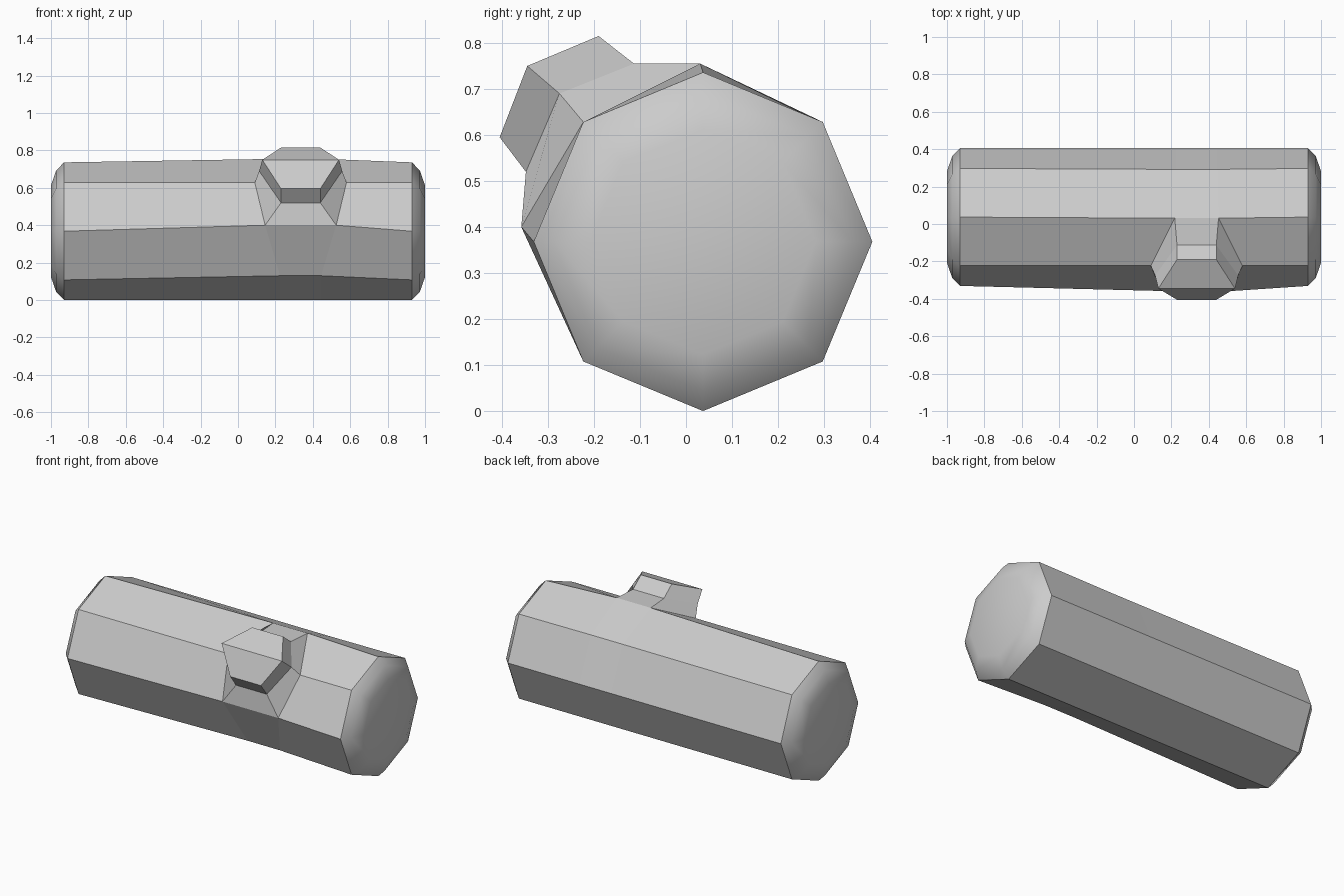
import bpy, bmesh
from math import cos, sin, radians

cube = bpy.data.objects.get("Cube")
if cube:
    bpy.data.objects.remove(cube)

SIDES, RADIUS = 8, 0.368
CY, CZ = 0.037, 0.368      # log axis
STUB_X = 0.335             # middle of the branch stub

mat = bpy.data.materials.new("plain grey")
mat.use_nodes = True
mat.diffuse_color = (0.6, 0.6, 0.6, 1)
mat.node_tree.nodes["Principled BSDF"].inputs["Base Color"].default_value = (0.6, 0.6, 0.6, 1)

bm = bmesh.new()


def octagon(x, r):
    return [bm.verts.new((x, CY + r * cos(radians(45 * i)), CZ + r * sin(radians(45 * i))))
            for i in range(SIDES)]


def swollen_ring(side):
    """Octagon beside the stub, pulled slightly towards it."""
    half = [0.11, 0.11, 0.117, 0.245, 0.19, 0.11, 0.11, 0.11]
    moved = {1: (0.292, 0.628), 2: (0.031, 0.755), 4: (-0.358, 0.40), 5: (-0.227, 0.13)}
    ring = octagon(STUB_X, RADIUS)
    for i, v in enumerate(ring):
        v.co.x += side * half[i]
        if i in moved:
            v.co.y, v.co.z = moved[i]
    return ring


# Log body with rounded ends
rings = [octagon(-1, 0.245), octagon(-0.972, 0.325), octagon(-0.93, RADIUS),
         swollen_ring(-1), swollen_ring(1),
         octagon(0.93, RADIUS), octagon(0.972, 0.325), octagon(1, 0.245)]
smooth = [bm.faces.new(rings[0]), bm.faces.new(rings[-1])]
for k in range(len(rings) - 1):
    a, b = rings[k], rings[k + 1]
    for i in range(SIDES):
        j = (i + 1) % SIDES
        if k == 3 and i in (2, 3):      # opening for the stub
            continue
        f = bm.faces.new((a[i], a[j], b[j], b[i]))
        if k in (0, 1, 5, 6):
            smooth.append(f)


# Branch stub: hexagonal loops of top, middle and lower pairs
def hex_loop(rows):
    left = [bm.verts.new((STUB_X - h, y, z)) for h, y, z in rows]
    right = [bm.verts.new((STUB_X + h, y, z)) for h, y, z in rows]
    return left + right[::-1]


base = rings[3][2:5] + rings[4][2:5][::-1]
neck = hex_loop([(0.105, -0.113, 0.755), (0.222, -0.275, 0.69), (0.105, -0.348, 0.52)])
tip = hex_loop([(0.105, -0.19, 0.815), (0.205, -0.345, 0.75), (0.105, -0.405, 0.595)])
for a, b in ((base, neck), (neck, tip)):
    for i in range(6):
        j = (i + 1) % 6
        bm.faces.new((a[i], a[j], b[j], b[i]))
bm.faces.new((tip[0], tip[1], tip[4], tip[5]))
bm.faces.new((tip[1], tip[2], tip[3], tip[4]))

# Smooth ends, flat sides
bmesh.ops.recalc_face_normals(bm, faces=bm.faces[:])
for f in smooth:
    f.smooth = True
for e in bm.edges:
    e.smooth = all(f.smooth for f in e.link_faces)

mesh = bpy.data.meshes.new("log_with_stub")
bm.to_mesh(mesh)
bm.free()
mesh.materials.append(mat)
log = bpy.data.objects.new("log_with_stub", mesh)
bpy.context.collection.objects.link(log)
